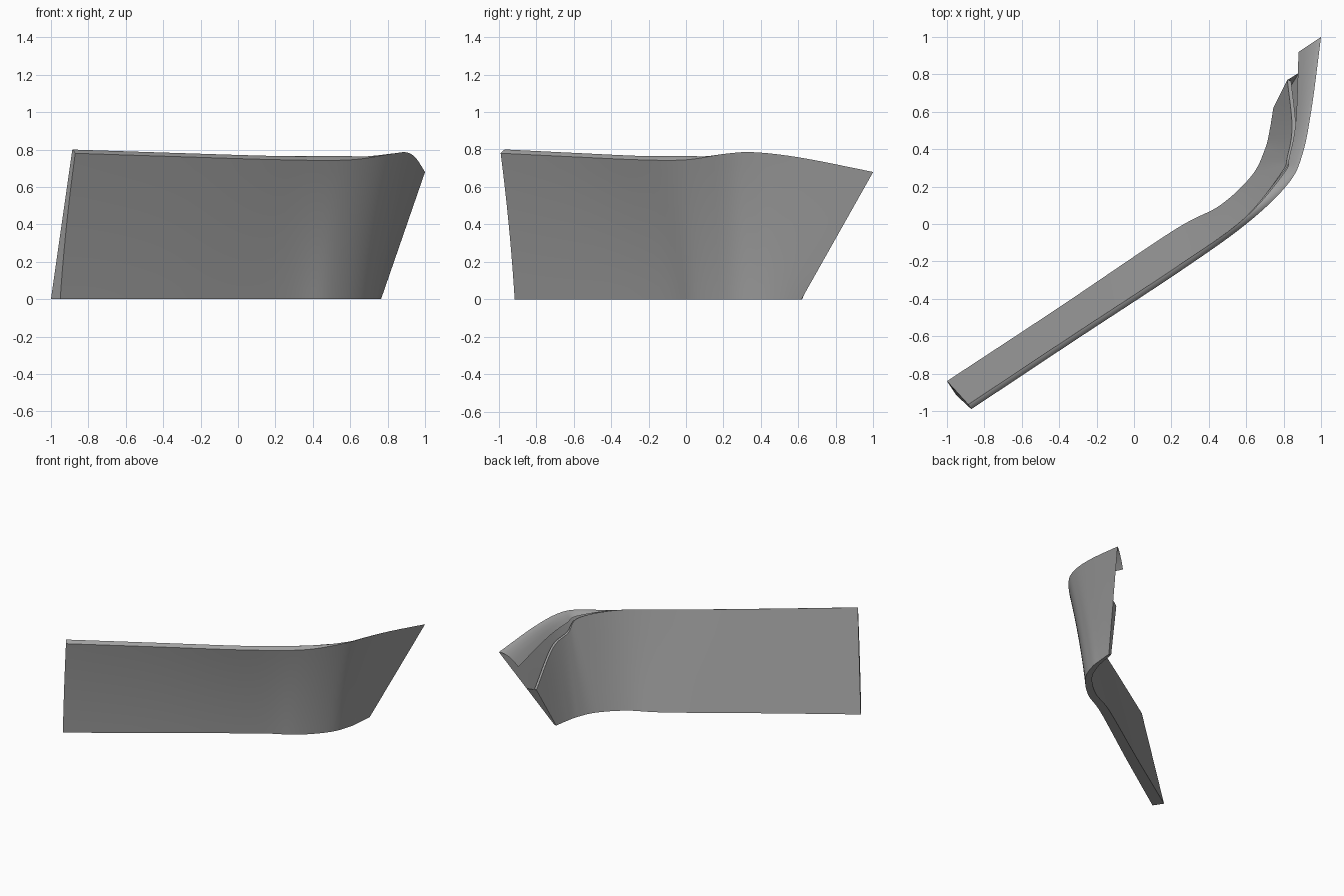
import bpy, bmesh
from mathutils import Vector

cube = bpy.data.objects.get("Cube")
if cube:
    bpy.data.objects.remove(cube)

grey = bpy.data.materials.new("panel grey")
grey.use_nodes = True
COLOUR = (0.36, 0.36, 0.36, 1)
grey.diffuse_color = COLOUR
grey.node_tree.nodes["Principled BSDF"].inputs["Base Color"].default_value = COLOUR

# Guide lines, one point per station from the straight end to the hooked tip
INWARD = Vector((-.016, .025, 0))
crest = [(-.87, -.99, .8), (-.32, -.625, .782), (.25, -.25, .765), (.6, 0, .765),
         (.82, .21, .797), (.9, .37, .805), (.95, .62, .775), (1, 1, .7)]
foot = [(-1, -.84, 0), (-.4, -.445, 0), (.21, -.035, 0), (.46, .1, 0),
        (.63, .26, 0), (.7, .4, 0), (.725, .5, 0), (.745, .62, 0)]
crest = [Vector(p) for p in crest]
foot = [Vector(p) for p in foot]
shared = [p + INWARD for p in crest[:4]]
lip = shared + [Vector(p) for p in ((.8, .27, .75), (.83, .36, .72), (.865, .55, .67), (.88, .92, .56))]
wall = shared + [Vector(p) for p in ((.785, .27, .74), (.82, .36, .64), (.845, .52, .57), (.82, .77, .33))]
STEPS = 8
ROWS = 12


def spline(points):
    """Smooth curve through the points, STEPS samples per span."""
    ends = [2 * points[0] - points[1]] + points + [2 * points[-1] - points[-2]]
    out = []
    for a, b, c, d in zip(ends, ends[1:], ends[2:], ends[3:]):
        for i in range(STEPS):
            t = i / STEPS
            out.append(b + (c - a) * t / 2 + (2 * a - 5 * b + 4 * c - d) * t * t / 2
                       + (3 * b - a - 3 * c + d) * t ** 3 / 2)
    return out + [points[-1]]


def loft(name, sections, caps=()):
    """Skin a list of equal sections, plus extra end faces given as point lists."""
    bm = bmesh.new()
    rows = [[bm.verts.new(p) for p in s] for s in sections]
    for r, q in zip(rows, rows[1:]):
        for i in range(len(r) - 1):
            bm.faces.new((r[i], q[i], q[i + 1], r[i + 1]))
    for cap in caps:
        bm.faces.new([bm.verts.new(p) for p in cap])
    bmesh.ops.remove_doubles(bm, verts=bm.verts, dist=.0005)
    bmesh.ops.recalc_face_normals(bm, faces=bm.faces)
    mesh = bpy.data.meshes.new(name)
    bm.to_mesh(mesh)
    bm.free()
    mesh.materials.append(grey)
    obj = bpy.data.objects.new(name, mesh)
    bpy.context.collection.objects.link(obj)
    bpy.ops.object.select_all(action='DESELECT')
    obj.select_set(True)
    bpy.context.view_layer.objects.active = obj
    bpy.ops.object.shade_smooth_by_angle(angle=.6)
    return obj


crest, foot, lip, wall = map(spline, (crest, foot, lip, wall))
last = len(crest) - 1
outer, inner = [], []
for i in range(last + 1):
    s = i / last
    along = foot[min(i + 1, last)] - foot[max(i - 1, 0)]
    out = Vector((along.y, -along.x, 0)).normalized()
    base = foot[i] + out * (.09 - .07 * s)
    top = crest[i] - Vector((0, 0, .02))
    # Outer skin flares towards the top, less so at the tip
    flare = .35 * min(1, (1 - s) * 3)
    skin = []
    for k in range(ROWS + 1):
        f = k / ROWS
        g = f - flare * f * (1 - f)
        p = base.lerp(top, g)
        p.z = top.z * f
        skin.append(p)
    # Rounded rim that widens into the flange over the hook
    lift = Vector((0, 0, .12 * (crest[i] - lip[i]).length))
    rim = [top.lerp(lip[i], f) + lift * 4 * f * (1 - f) for f in (.15, .3, .5, .75)]
    outer.append([foot[i]] + skin + rim + [lip[i]])
    thick = out * .02 * max(0, min(1, 4 * s - 2))
    inner.append([foot[i].lerp(wall[i], f / 4) for f in range(5)] + [wall[i] + thick])

# Outer skin with bottom face, rim and the flat straight end
loft("outer_panel", outer, [outer[0]])

# Inner wall, cut low at the hook, with the narrow closing face at the tip
low = [p for p in outer[-1][1:] if p.z < .36][:ROWS]
loft("inner_wall", inner, [[foot[-1]] + low + [wall[-1]]])
